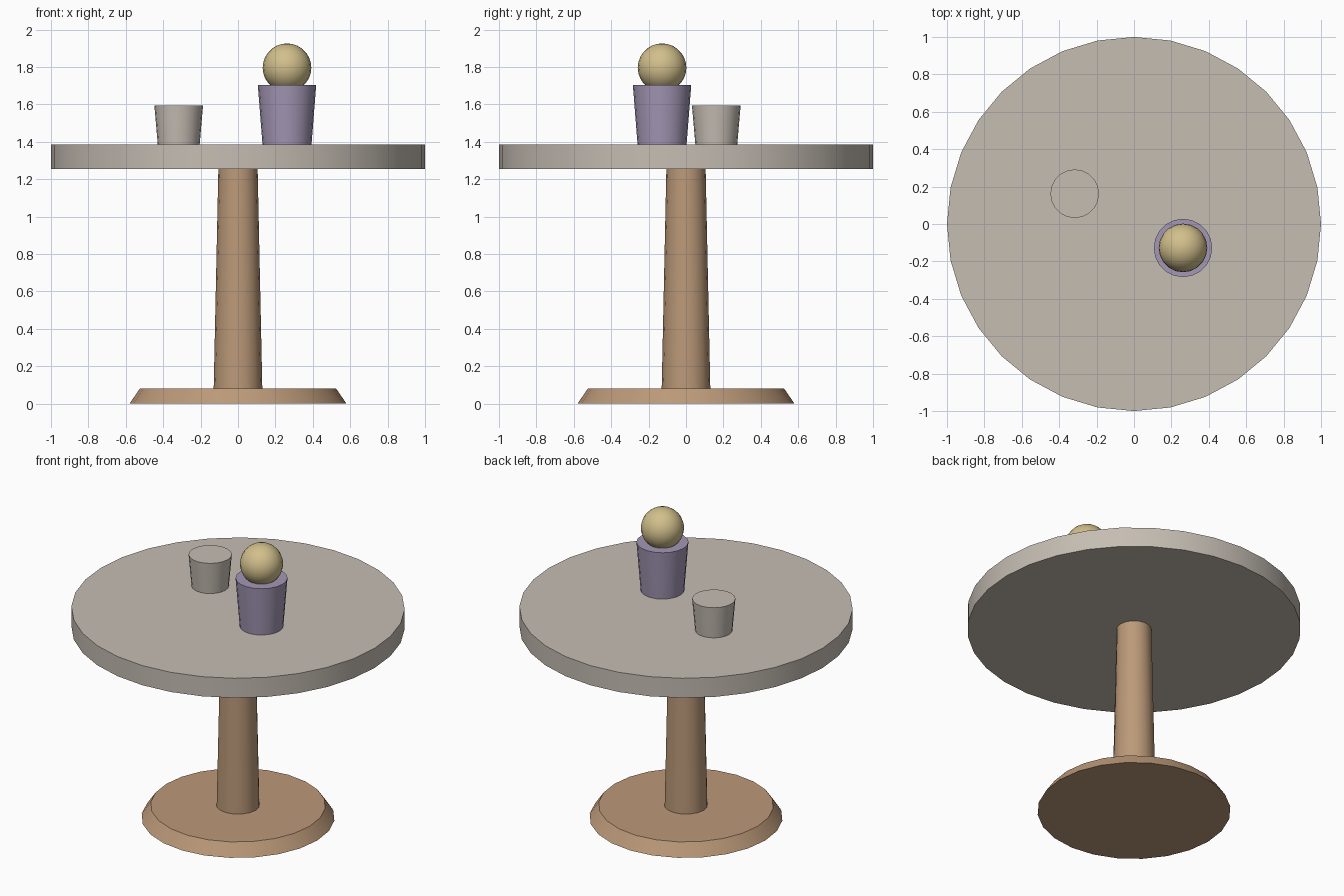
import bpy
import math

if "Cube" in bpy.data.objects:
    bpy.data.objects.remove(bpy.data.objects["Cube"])


def material(name, rgb):
    m = bpy.data.materials.new(name)
    m.diffuse_color = (*rgb, 1.0)
    m.use_nodes = True
    m.node_tree.nodes["Principled BSDF"].inputs["Base Color"].default_value = m.diffuse_color
    return m


STONE = material("warm grey", (0.56, 0.51, 0.45))
WOOD = material("tan wood", (0.50, 0.32, 0.19))
PURPLE = material("dusty purple", (0.37, 0.31, 0.46))
SAND = material("sand yellow", (0.64, 0.52, 0.26))


def finish(name, mat):
    ob = bpy.context.object
    ob.name = name
    ob.data.materials.append(mat)
    bpy.ops.object.shade_smooth_by_angle(angle=math.radians(35))
    return ob


def tapered(name, mat, sides, r_bottom, r_top, z0, z1, x=0.0, y=0.0):
    """Closed round part between two heights."""
    bpy.ops.mesh.primitive_cone_add(
        vertices=sides, radius1=r_bottom, radius2=r_top, depth=z1 - z0,
        location=(x, y, (z0 + z1) / 2))
    return finish(name, mat)


# Pedestal
tapered("base", WOOD, 24, 0.58, 0.525, 0.0, 0.08)
tapered("column", WOOD, 16, 0.13, 0.105, 0.08, 1.255)

# Round top
tapered("table_top", STONE, 32, 1.0, 1.0, 1.255, 1.385)

# Cups on the table
tapered("small_cup", STONE, 20, 0.112, 0.13, 1.385, 1.593, -0.317, 0.162)
tapered("large_cup", PURPLE, 20, 0.131, 0.156, 1.385, 1.703, 0.262, -0.128)

# Ball resting in the large cup
bpy.ops.mesh.primitive_uv_sphere_add(
    segments=20, ring_count=14, radius=0.13, location=(0.262, -0.128, 1.796))
finish("ball", SAND)
